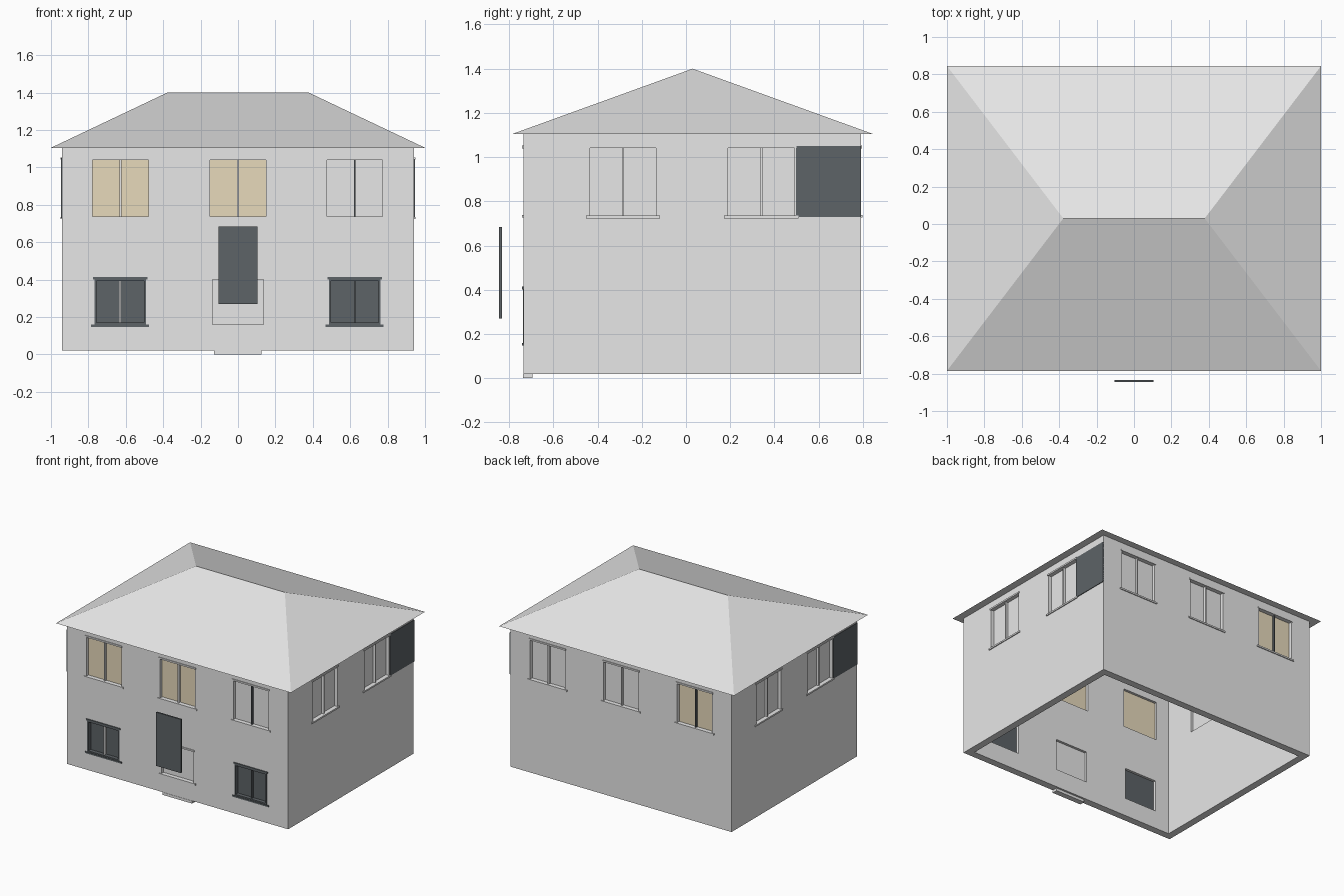
import bpy, bmesh, math
from mathutils import Matrix, Vector

if "Cube" in bpy.data.objects:
    bpy.data.objects.remove(bpy.data.objects["Cube"])


def material(name, rgb):
    m = bpy.data.materials.new(name)
    m.diffuse_color = (*rgb, 1)
    m.use_nodes = True
    m.node_tree.nodes["Principled BSDF"].inputs["Base Color"].default_value = m.diffuse_color
    return m


GREY = material("pale_grey", (0.8, 0.8, 0.8))
TAN = material("tan_blind", (0.8, 0.7, 0.5))
DARK = material("dark_slate", (0.11, 0.125, 0.135))

HX, HY, CY = 0.942, 0.763, 0.028   # wall half sizes and centre in y
Z0, Z1, THICK = 0.02, 1.105, 0.055


def mesh_object(name, bm, mat):
    bmesh.ops.recalc_face_normals(bm, faces=bm.faces)
    me = bpy.data.meshes.new(name)
    bm.to_mesh(me)
    bm.free()
    ob = bpy.data.objects.new(name, me)
    bpy.context.collection.objects.link(ob)
    me.materials.append(mat)
    return ob


def add_box(bm, lo, hi, xf=Matrix()):
    lo, hi = Vector(lo), Vector(hi)
    m = xf @ Matrix.Translation((lo + hi) / 2) @ Matrix.Diagonal((*(hi - lo), 1))
    bmesh.ops.create_cube(bm, size=1, matrix=m)


def box(name, lo, hi, mat, xf=Matrix()):
    bm = bmesh.new()
    add_box(bm, lo, hi, xf)
    return mesh_object(name, bm, mat)


def side(k):
    """Frame of a wall: x along it, -y outwards; 0 front, 1 right, 2 back, 3 left."""
    half = HX if k % 2 else HY
    return (Matrix.Translation((0, CY, 0)) @ Matrix.Rotation(k * math.pi / 2, 4, 'Z')
            @ Matrix.Translation((0, -half, 0)))


cutter_bm = bmesh.new()


def window(name, k, u, z0, z1, hw, pane, mullion, trim, frame=0.0):
    xf = side(k)
    # wall opening
    add_box(cutter_bm, (u - hw, -0.05, z0), (u + hw, THICK + 0.05, z1), xf)
    # pane set back in the opening, with a centre bar
    box(name + "_pane", (u - hw, 0.026, z0), (u + hw, 0.036, z1), pane, xf)
    if mullion:
        box(name + "_mullion", (u - 0.005, 0.008, z0), (u + 0.005, 0.028, z1), mullion, xf)
    # optional casing round the opening
    if frame:
        bm = bmesh.new()
        for s in (-1, 1):
            a, b = sorted((u + s * hw, u + s * (hw - frame)))
            add_box(bm, (a, -0.003, z0), (b, 0.028, z1), xf)
        add_box(bm, (u - hw, -0.003, z0), (u + hw, 0.028, z0 + frame), xf)
        add_box(bm, (u - hw, -0.003, z1 - frame), (u + hw, 0.028, z1), xf)
        mesh_object(name + "_frame", bm, trim)
    # sill and lintel
    box(name + "_sill", (u - hw - 0.018, -0.007, z0 - 0.012), (u + hw + 0.018, 0.02, z0), trim, xf)
    box(name + "_lintel", (u - hw - 0.008, -0.006, z1), (u + hw + 0.008, 0.02, z1 + 0.012), trim, xf)


# upper front windows
for u, pane, bar in ((-0.628, TAN, GREY), (0, TAN, GREY), (0.624, GREY, DARK)):
    window("upper_front_window", 0, u, 0.738, 1.04, 0.149, pane, bar, GREY)
# lower front windows and the bare opening between them
window("lower_left_window", 0, -0.63, 0.16, 0.402, 0.137, DARK, GREY, DARK, 0.01)
window("lower_right_window", 0, 0.624, 0.16, 0.402, 0.137, DARK, DARK, DARK, 0.01)
window("lower_centre_window", 0, 0, 0.16, 0.402, 0.137, GREY, None, GREY)
# back windows
for u, pane, bar in ((-0.624, GREY, GREY), (0, GREY, GREY), (0.628, TAN, DARK)):
    window("back_window", 2, u, 0.738, 1.04, 0.149, pane, bar, GREY)
# side windows, each side with a dark panel at its far end
for k in (1, 3):
    for u in (-0.313, 0.313):
        window("side_window", k, u, 0.735, 1.042, 0.15, GREY, GREY, GREY)
    box("side_panel", (0.47, -0.005, 0.73), (HY, 0.003, 1.05), DARK, side(k))

# walls: a hollow shell, open at top and bottom, with openings cut through
walls = box("walls", (-HX, CY - HY, Z0), (HX, CY + HY, Z1), GREY)
add_box(cutter_bm, (-HX + THICK, CY - HY + THICK, -0.5), (HX - THICK, CY + HY - THICK, 2))
cutter = mesh_object("wall_cutter", cutter_bm, GREY)
cutter.hide_render = True
cutter.hide_viewport = False
mod = walls.modifiers.new("openings", 'BOOLEAN')
mod.operation, mod.solver, mod.object = 'DIFFERENCE', 'EXACT', cutter
mod.use_self = True
bpy.context.view_layer.objects.active = walls
bpy.ops.object.modifier_apply(modifier=mod.name)
bpy.data.objects.remove(cutter)

# hipped roof
bm = bmesh.new()
eaves = [bm.verts.new(p) for p in ((-1, -0.785, Z1), (1, -0.785, Z1), (1, 0.845, Z1), (-1, 0.845, Z1))]
left, right = (bm.verts.new((x, 0.03, 1.4)) for x in (-0.378, 0.378))
a, b, c, d = eaves
for f in ((a, b, right, left), (b, c, right), (c, d, left, right), (d, a, left), (d, c, b, a)):
    bm.faces.new(f)
mesh_object("roof", bm, GREY)

# door slab standing off the front, and the threshold under the wall
box("door", (-0.105, -0.845, 0.27), (0.105, -0.833, 0.683), DARK)
box("threshold", (-0.128, CY - HY - 0.002, 0), (0.125, CY - HY + 0.04, Z0), GREY)
